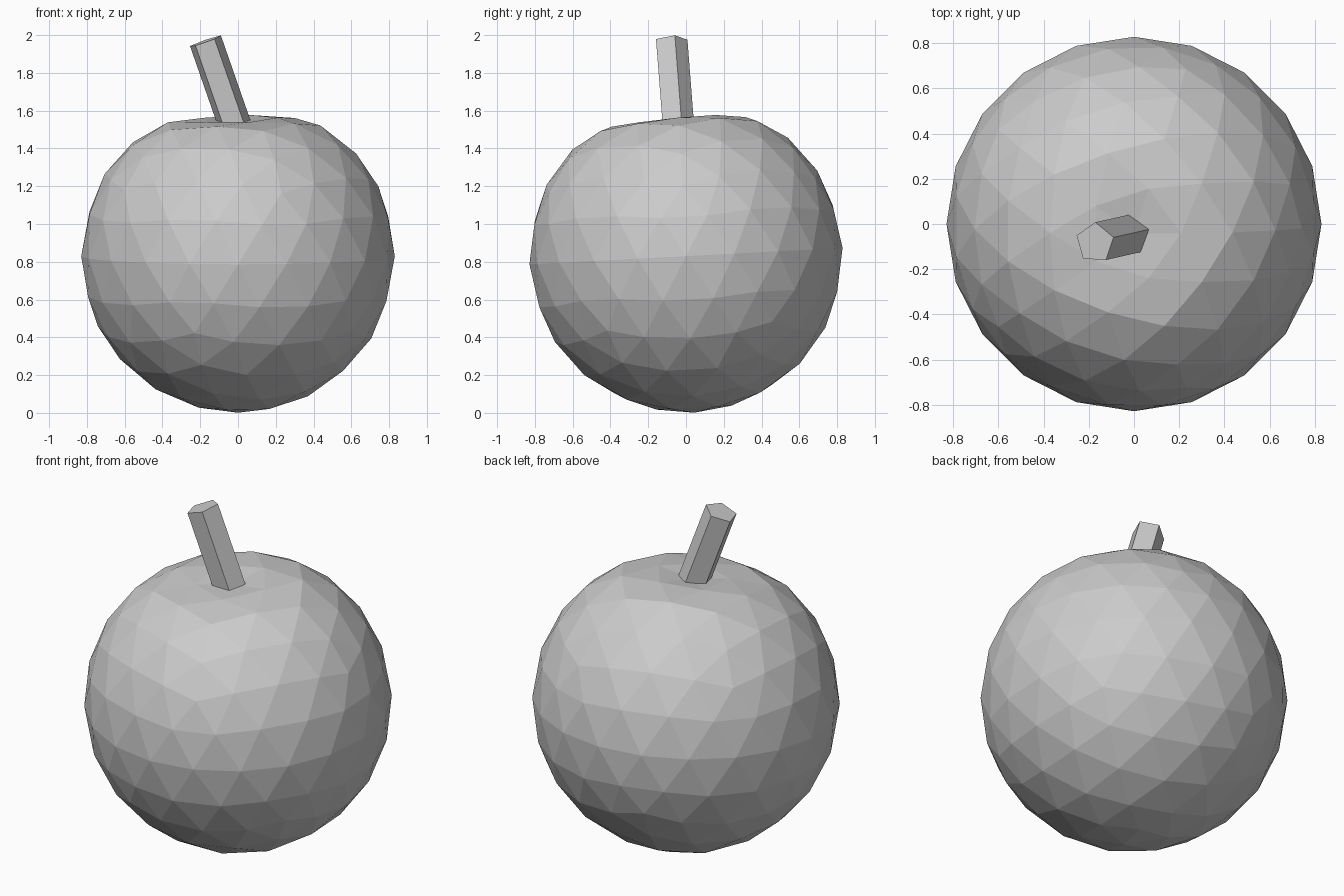
import bpy, bmesh, math
from mathutils import Vector, Matrix

if "Cube" in bpy.data.objects:
    bpy.data.objects.remove(bpy.data.objects["Cube"])


def make_object(name, bm):
    bmesh.ops.recalc_face_normals(bm, faces=bm.faces)
    mesh = bpy.data.meshes.new(name)
    bm.to_mesh(mesh)
    bm.free()
    obj = bpy.data.objects.new(name, mesh)
    bpy.context.collection.objects.link(obj)
    return obj


# Fruit body: faceted ball with a shallow dip pressed in under the stem
bm = bmesh.new()
bmesh.ops.create_icosphere(
    bm, subdivisions=3, radius=0.83,
    matrix=Matrix.Translation((0, 0, 0.83)) @ Matrix.Rotation(math.radians(3), 4, 'X'))
for v in bm.verts:
    if v.co.z > 0.83:
        d = math.hypot(v.co.x + 0.02, v.co.y + 0.07)
        v.co.z -= 0.12 * math.exp(-(d / 0.31) ** 2)
make_object("fruit_body", bm)

# Stem: leaning five-sided prism, sunk slightly into the body
base, tip = Vector((-0.003, -0.045, 1.48)), Vector((-0.173, -0.083, 1.968))
turn = Vector((0, 0, 1)).rotation_difference(tip - base)
bm = bmesh.new()
rings = []
for centre in (base, tip):
    ring = []
    for i in range(5):
        a = math.radians(88 + 72 * i)
        ring.append(bm.verts.new(centre + turn @ Vector((0.091 * math.cos(a), 0.091 * math.sin(a), 0))))
    rings.append(ring)
low, high = rings
for i in range(5):
    j = (i + 1) % 5
    bm.faces.new((low[i], low[j], high[j], high[i]))
bm.faces.new(low)
bm.faces.new(high)
make_object("stem", bm)
